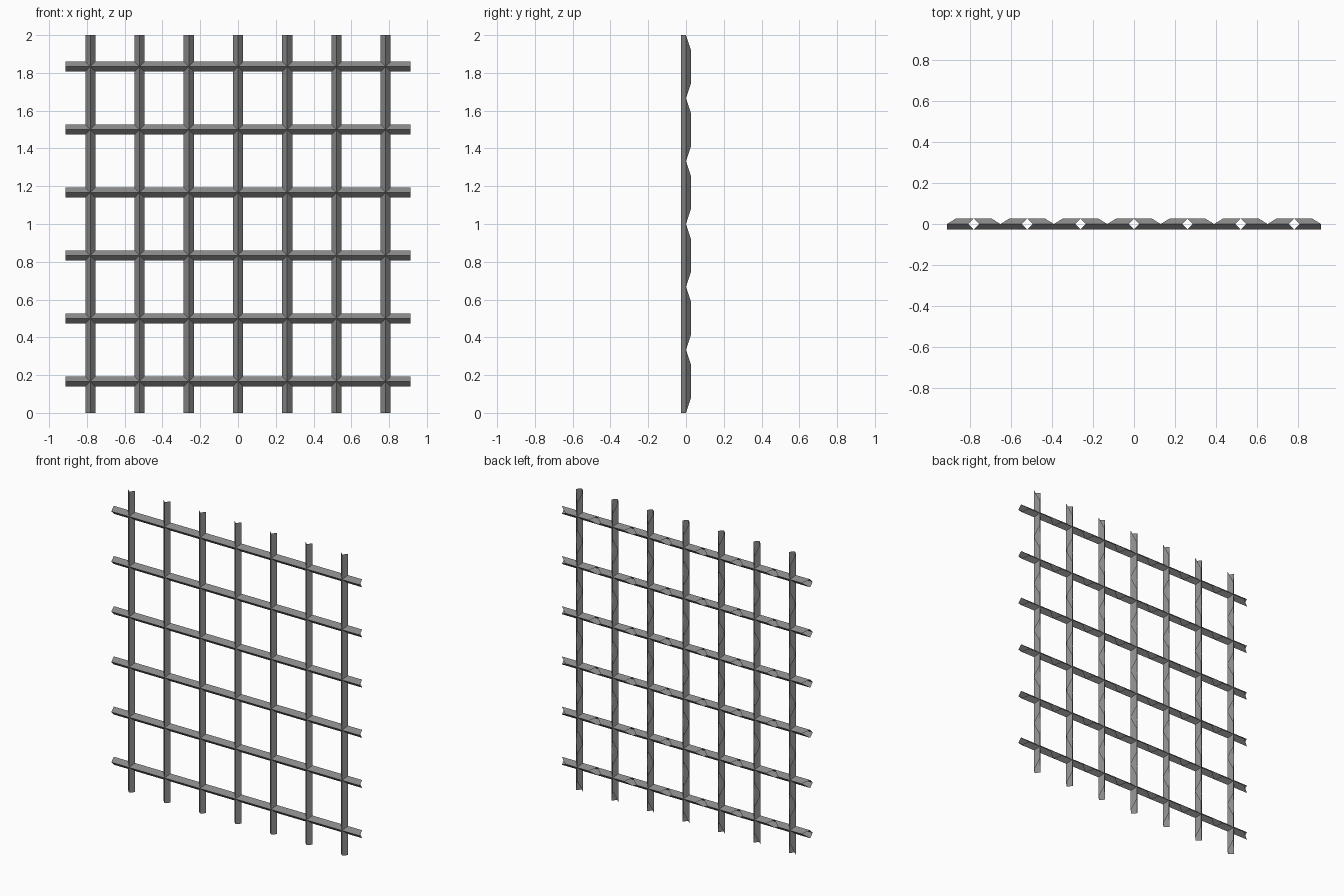
import bpy, bmesh
from mathutils import Vector

if "Cube" in bpy.data.objects:
    bpy.data.objects.remove(bpy.data.objects["Cube"])

COLS, ROWS = 7, 6
CELL_X, CELL_Z = 1.825 / COLS, 2.0 / ROWS
R = 0.0265            # half width of the diamond-section bars
BACK = 0.087          # reach of the back ridge from each crossing

bm = bmesh.new()


def add_face(pts, outward):
    """Add a polygon whose normal points towards outward."""
    if (pts[1] - pts[0]).cross(pts[2] - pts[0]).dot(outward) < 0:
        pts.reverse()
    bm.faces.new([bm.verts.new(p) for p in pts])


def arm_face(axis, end, side, depth):
    """One sloped face of a hollow arm, mitred at the crossing.
    The back ridge stops short, leaving an opening between cells."""
    length = (CELL_X if axis == 0 else CELL_Z) / 2
    ridge = length if depth < 0 else BACK

    def point(along, y, across):
        a, c = end * along, side * across
        return Vector((a, y, c)) if axis == 0 else Vector((c, y, a))

    add_face([point(0, depth * R, 0), point(R, 0, R),
              point(length, 0, R), point(ridge, depth * R, 0)],
             point(0, depth, 1))


# one cross-shaped cell: four arms, four sloped faces each
for end in (-1, 1):
    for depth in (-1, 1):
        for side in (-1, 1):
            arm_face(0, end, side, depth)
            arm_face(1, end, side, depth)
        # wall of the upright tube where a horizontal bar meets it
        add_face([Vector((0, depth * R, 0)), Vector((end * R, 0, R)),
                  Vector((end * R, 0, -R))], Vector((end, depth, 0)))
bmesh.ops.remove_doubles(bm, verts=bm.verts, dist=1e-5)

mesh = bpy.data.meshes.new("lattice_grille")
bm.to_mesh(mesh)
bm.free()
grille = bpy.data.objects.new("lattice_grille", mesh)
bpy.context.collection.objects.link(grille)
grille.location = (-CELL_X * (COLS - 1) / 2, 0, CELL_Z / 2)

# dark grey metal
metal = bpy.data.materials.new("dark_metal")
metal.diffuse_color = (0.25, 0.25, 0.25, 1)
metal.use_nodes = True
metal.node_tree.nodes["Principled BSDF"].inputs["Base Color"].default_value = metal.diffuse_color
mesh.materials.append(metal)

# repeat the cell across and upward
for name, count, step in (("columns", COLS, (CELL_X, 0, 0)),
                          ("rows", ROWS, (0, 0, CELL_Z))):
    array = grille.modifiers.new(name, 'ARRAY')
    array.count = count
    array.use_relative_offset = False
    array.use_constant_offset = True
    array.constant_offset_displace = step
    array.use_merge_vertices = True
    array.merge_threshold = 0.0005
